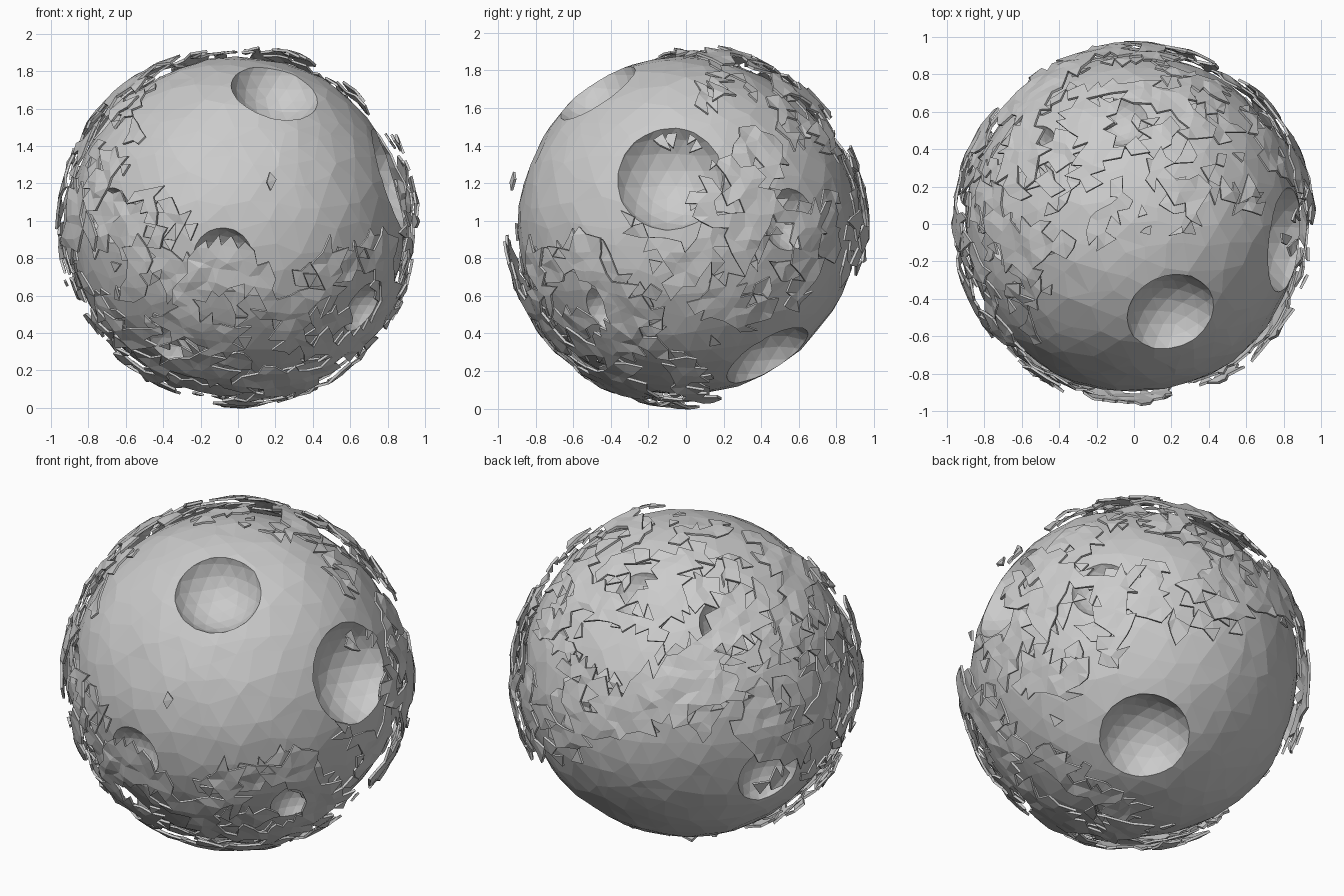
import bpy, bmesh, math, random
from mathutils import Vector, noise

if "Cube" in bpy.data.objects:
    bpy.data.objects.remove(bpy.data.objects["Cube"])

random.seed(7)
CENTRE = Vector((0, 0, 0.975))
CORE_R = 0.90


def add_object(name, bm):
    mesh = bpy.data.meshes.new(name)
    bm.to_mesh(mesh)
    bm.free()
    ob = bpy.data.objects.new(name, mesh)
    ob.location = CENTRE
    bpy.context.collection.objects.link(ob)
    return ob


def rough_sphere(subdiv, radius, slide, bump):
    """Icosphere with vertices nudged along and across its surface."""
    bm = bmesh.new()
    bmesh.ops.create_icosphere(bm, subdivisions=subdiv, radius=1)
    for v in bm.verts:
        d = v.co + Vector([random.uniform(-slide, slide) for _ in range(3)])
        v.co = d.normalized() * (radius + random.uniform(-bump, bump))
    return bm


# Rocky core with a slight swell
bm = rough_sphere(4, CORE_R, 0.035, 0.004)
for v in bm.verts:
    v.co *= 1 + 0.018 * noise.noise(v.co * 1.7)
core = add_object("rock_core", bm)

# Impact craters: direction from the centre, rim radius
craters = [
    ((0.20, -0.48, 0.72), 0.24), ((0.85, -0.09, 0.26), 0.29),
    ((0.70, 0.55, 0.03), 0.17), ((0.30, 0.45, -0.72), 0.25),
    ((-0.08, -0.88, -0.17), 0.16), ((-0.68, -0.58, 0.05), 0.15),
    ((-0.70, -0.08, 0.55), 0.12), ((-0.33, -0.53, -0.65), 0.17),
    ((-0.08, 0.56, 0.71), 0.16), ((-0.56, 0.37, 0.59), 0.18),
    ((-0.79, 0.33, -0.27), 0.19), ((0.67, -0.40, -0.44), 0.15),
]
for i, (d, rim) in enumerate(craters):
    bm = bmesh.new()
    r = rim * 1.12
    bmesh.ops.create_icosphere(bm, subdivisions=3, radius=r)
    dist = math.sqrt(CORE_R ** 2 - rim ** 2) + math.sqrt(r * r - rim * rim)
    bmesh.ops.translate(bm, verts=bm.verts, vec=Vector(d).normalized() * dist)
    cutter = add_object(f"crater_cutter_{i}", bm)
    cutter.hide_render = True
    cutter.hide_set(True)
    mod = core.modifiers.new(f"crater_{i}", 'BOOLEAN')
    mod.operation = 'DIFFERENCE'
    mod.solver = 'EXACT'
    mod.object = cutter

# Apply the craters and drop the cutters
bpy.context.view_layer.update()
cut = bpy.data.meshes.new_from_object(
    core.evaluated_get(bpy.context.evaluated_depsgraph_get()))
core.modifiers.clear()
core.data = cut
for ob in list(bpy.data.objects):
    if ob.name.startswith("crater_cutter"):
        bpy.data.objects.remove(ob)

# Areas where the crust is mostly gone: direction, angular radius, strength
bare = [
    (Vector((0.20, -0.72, 0.62)), 0.85, 0.75),
    (Vector((-0.35, 0.65, -0.65)), 0.75, 0.75),
    (Vector((0.35, 0.55, -0.70)), 0.50, 0.60),
    (Vector((0.75, -0.30, 0.50)), 0.55, 0.50),
]


def cover(d, seed):
    """Crust amount in direction d: patchy noise minus the bare areas."""
    val = noise.noise(d * 4.2 + Vector((seed, seed * 2, 3.3)))
    val += 0.5 * noise.noise(d * 9 + Vector((seed, 1.7, seed)))
    for b, ang, s in bare:
        val -= s * max(0, min(1, (ang - d.angle(b)) * 4 + 0.5))
    return val


def crust_layer(name, radius, seed, threshold, bump, thick):
    bm = rough_sphere(5, radius, 0.022, bump)
    gone = [f for f in bm.faces
            if cover(f.calc_center_median().normalized(), seed)
            + random.uniform(-0.14, 0.14) < threshold]
    bmesh.ops.delete(bm, geom=gone, context='FACES')
    ob = add_object(name, bm)
    mod = ob.modifiers.new("thickness", 'SOLIDIFY')
    mod.thickness = thick
    mod.offset = -1


# Broken crust plates in two floating layers
crust_layer("outer_crust_plates", 0.972, 2.3, 0.06, 0.009, 0.014)
crust_layer("inner_crust_plates", 0.938, 8.1, 0.12, 0.010, 0.012)
